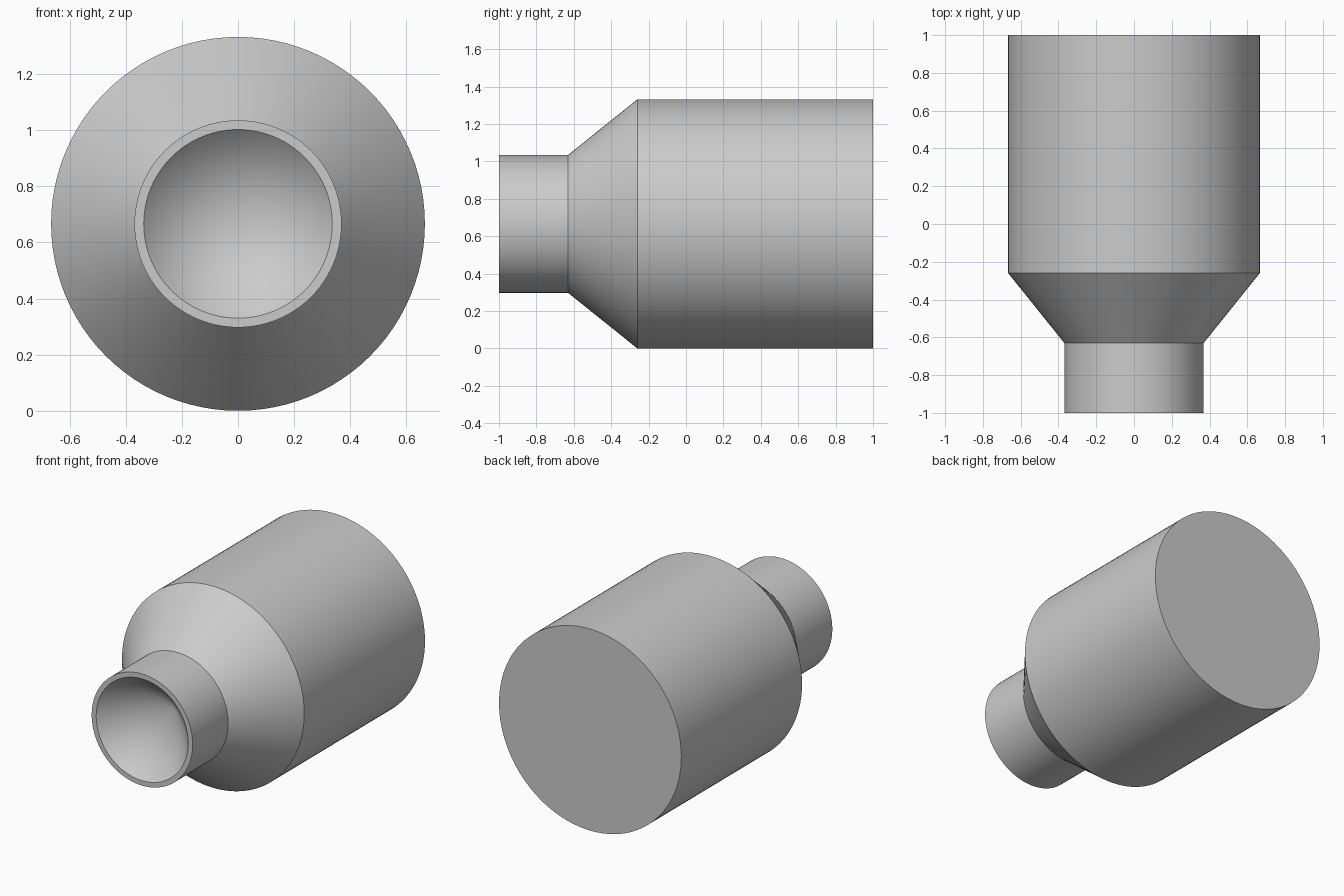
import bpy, bmesh, math

if "Cube" in bpy.data.objects:
    bpy.data.objects.remove(bpy.data.objects["Cube"])

R = 0.666          # body radius, also the height of the axis
SEGMENTS = 96

# Half profile (radius, y): conical recess, rim, neck, shoulder, body, flat back
profile = [(0, -0.66), (0.336, -1), (0.369, -1), (0.369, -0.63),
           (R, -0.26), (R, 1), (0, 1)]

# Revolve the profile around the lengthwise axis
bm = bmesh.new()
verts = [bm.verts.new((r, y, 0)) for r, y in profile]
edges = [bm.edges.new(pair) for pair in zip(verts, verts[1:])]
bmesh.ops.spin(bm, geom=verts + edges, cent=(0, 0, 0), axis=(0, 1, 0),
               angle=math.tau, steps=SEGMENTS)
bmesh.ops.remove_doubles(bm, verts=bm.verts, dist=1e-5)
bmesh.ops.recalc_face_normals(bm, faces=bm.faces)
mesh = bpy.data.meshes.new("nozzle_body")
bm.to_mesh(mesh)
bm.free()

nozzle = bpy.data.objects.new("nozzle_body", mesh)
nozzle.location.z = R
bpy.context.collection.objects.link(nozzle)

# Smooth round walls, sharp rims
bpy.context.view_layer.objects.active = nozzle
nozzle.select_set(True)
bpy.ops.object.shade_smooth_by_angle(angle=math.radians(30))
